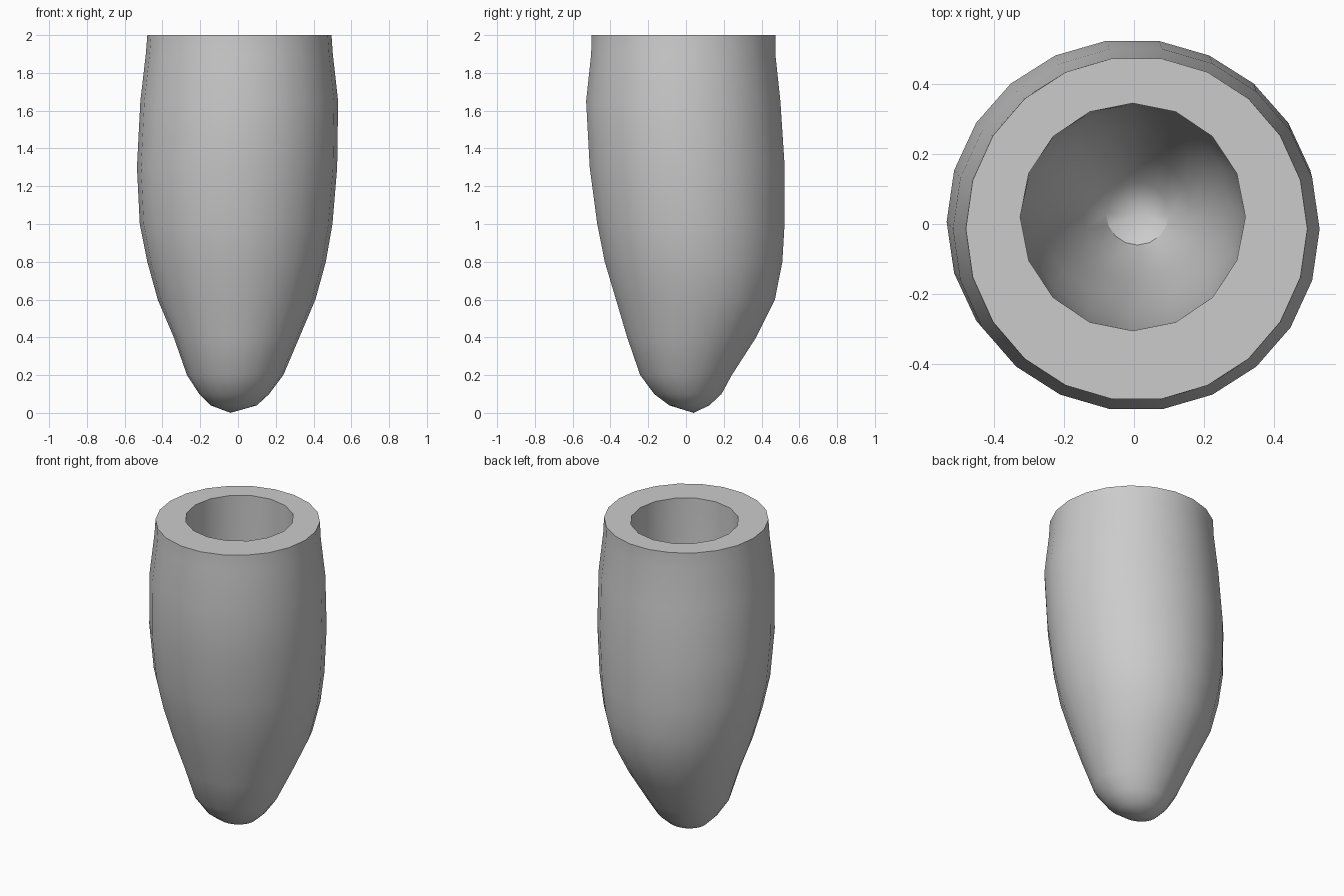
import bpy, bmesh
from math import sin, cos, pi, radians

cube = bpy.data.objects.get("Cube")
if cube:
    bpy.data.objects.remove(cube, do_unlink=True)

grey = bpy.data.materials.new("plain grey")
grey.use_nodes = True
colour = (0.6, 0.6, 0.6, 1)
grey.diffuse_color = colour
grey.node_tree.nodes["Principled BSDF"].inputs["Base Color"].default_value = colour

# Sections: height, then left, right, front and back extents
OUTER = [
    (2.0, -.48, .495, -.505, .478),
    (1.9, -.488, .502, -.507, .478),
    (1.65, -.517, .53, -.534, .505),
    (1.3, -.535, .525, -.515, .528),
    (1.0, -.52, .50, -.475, .527),
    (.8, -.48, .465, -.435, .515),
    (.6, -.425, .41, -.375, .475),
    (.4, -.34, .325, -.315, .375),
    (.2, -.27, .24, -.245, .245),
    (.1, -.205, .165, -.17, .19),
    (.04, -.145, .10, -.09, .125),
]
INNER = [
    (2.0, -.325, .318, -.305, .345),
    (1.6, -.325, .315, -.30, .345),
    (1.2, -.32, .305, -.27, .34),
    (.9, -.28, .27, -.22, .33),
    (.65, -.22, .22, -.16, .28),
    (.45, -.15, .16, -.11, .20),
    (.34, -.08, .10, -.06, .12),
]


def loft(bm, sections, sides, tip, inward=False):
    """Skin a stack of oval rings, close it at the tip, return the top edges."""
    rings = []
    for z, left, right, front, back in sections:
        cx, cy = (left + right) / 2, (front + back) / 2
        rx, ry = (right - left) / 2, (back - front) / 2
        rings.append([bm.verts.new((cx + rx * cos(2 * pi * i / sides),
                                    cy + ry * sin(2 * pi * i / sides), z))
                      for i in range(sides)])
    end = bm.verts.new(tip)
    for i in range(sides):
        j = (i + 1) % sides
        faces = [(a[i], b[i], b[j], a[j]) for a, b in zip(rings, rings[1:])]
        faces.append((rings[-1][i], end, rings[-1][j]))
        for f in faces:
            bm.faces.new(f[::-1] if inward else f)
    top = rings[0]
    return [bm.edges.get((top[i], top[(i + 1) % sides])) for i in range(sides)]


# Outer wall, hollow and flat rim
bm = bmesh.new()
outer_rim = loft(bm, OUTER, 22, (-.04, .04, 0))
inner_rim = loft(bm, INNER, 16, (.02, .03, .29), inward=True)
bmesh.ops.triangle_fill(bm, edges=outer_rim + inner_rim, use_beauty=True, normal=(0, 0, 1))
bmesh.ops.recalc_face_normals(bm, faces=bm.faces[:])

mesh = bpy.data.meshes.new("hollow_body")
bm.to_mesh(mesh)
bm.free()
mesh.materials.append(grey)
body = bpy.data.objects.new("hollow_body", mesh)
bpy.context.collection.objects.link(body)

# Smooth walls with a crisp rim
bpy.ops.object.select_all(action="DESELECT")
body.select_set(True)
bpy.context.view_layer.objects.active = body
bpy.ops.object.shade_smooth_by_angle(angle=radians(30))
